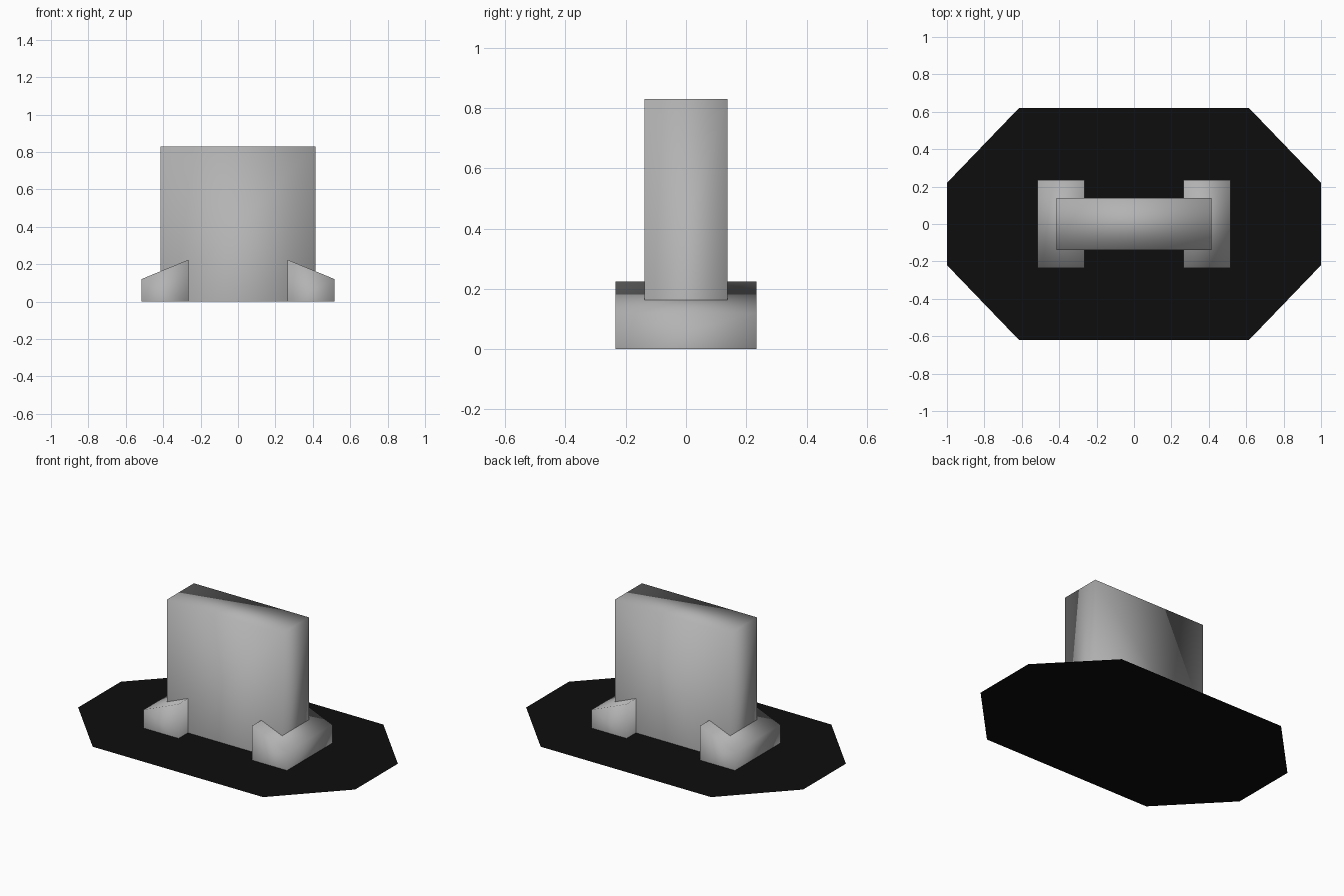
import bpy
import bmesh

old = bpy.data.objects.get("Cube")
if old:
    bpy.data.objects.remove(old, do_unlink=True)


def make_material(name, color):
    mat = bpy.data.materials.new(name)
    mat.use_nodes = True
    mat.diffuse_color = color
    mat.node_tree.nodes["Principled BSDF"].inputs["Base Color"].default_value = color
    return mat


def make_object(name, bm, mat, smooth):
    bmesh.ops.recalc_face_normals(bm, faces=bm.faces)
    for face in bm.faces:
        face.smooth = smooth
    mesh = bpy.data.meshes.new(name)
    bm.to_mesh(mesh)
    bm.free()
    mesh.materials.append(mat)
    obj = bpy.data.objects.new(name, mesh)
    bpy.context.collection.objects.link(obj)
    return obj


def extruded_profile(name, profile, half_depth, mat):
    """Extrude an x-z profile along y, leaving the underside open."""
    bm = bmesh.new()
    front = bm.faces.new([bm.verts.new((x, -half_depth, z)) for x, z in profile])
    result = bmesh.ops.extrude_face_region(bm, geom=[front], use_keep_orig=True)
    moved = [v for v in result["geom"] if isinstance(v, bmesh.types.BMVert)]
    bmesh.ops.translate(bm, verts=moved, vec=(0, 2 * half_depth, 0))
    bottom = [f for f in bm.faces if all(v.co.z < 0.001 for v in f.verts)]
    bmesh.ops.delete(bm, geom=bottom, context="FACES_ONLY")
    return make_object(name, bm, mat, True)


grey = make_material("stone grey", (0.45, 0.45, 0.45, 1))
black = make_material("black", (0.004, 0.004, 0.004, 1))

# Thin octagonal ground sheet
bm = bmesh.new()
corner = [(1, 0.22), (0.615, 0.62)]
outline = (corner + [(-x, y) for x, y in reversed(corner)]
           + [(-x, -y) for x, y in corner] + [(x, -y) for x, y in reversed(corner)])
bm.faces.new([bm.verts.new((x, y, 0)) for x, y in outline])
make_object("base_sheet", bm, black, False)

# Upright slab
w, h = 0.415, 0.83
extruded_profile("upright_slab", [(-w, 0), (w, 0), (w, h), (-w, h)], 0.138, grey)

# Sloped foot at each end
foot = [(0.265, 0), (0.517, 0), (0.517, 0.12), (0.265, 0.224)]
for name, side in (("left_foot", 1), ("right_foot", -1)):
    extruded_profile(name, [(side * x, z) for x, z in foot], 0.234, grey)
